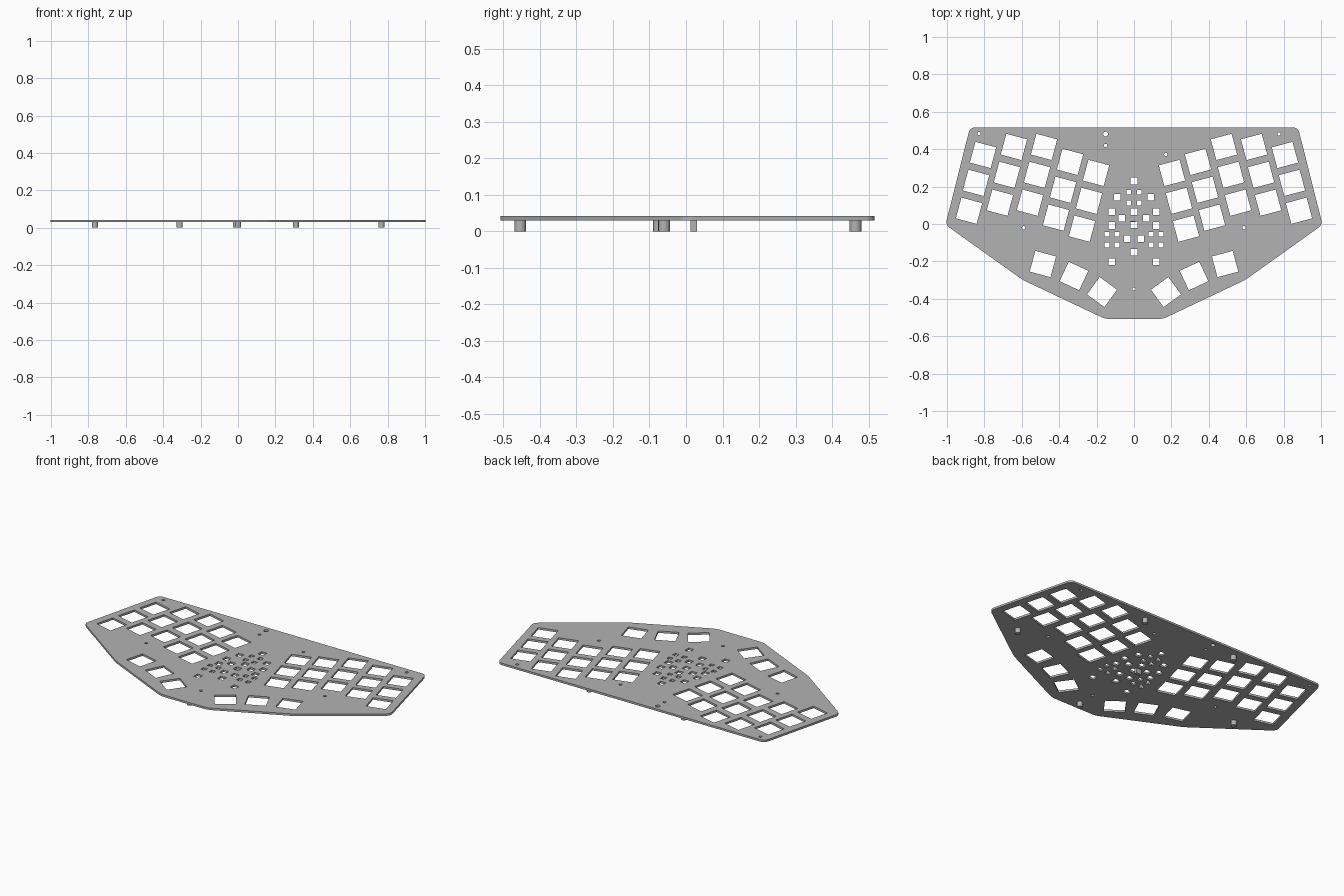
import bpy
import bmesh
from math import radians, cos, sin, pi
from mathutils import Vector, Matrix

cube = bpy.data.objects.get("Cube")
if cube:
    bpy.data.objects.remove(cube, do_unlink=True)

BASE, TOP = 0.03, 0.042        # underside and upper face of the plate

grey = bpy.data.materials.new("plate grey")
grey.use_nodes = True
tone = (0.45, 0.45, 0.45, 1)
grey.diffuse_color = tone
grey.node_tree.nodes["Principled BSDF"].inputs["Base Color"].default_value = tone


def add_object(name, mesh):
    mesh.materials.clear()
    mesh.materials.append(grey)
    obj = bpy.data.objects.new(name, mesh)
    bpy.context.collection.objects.link(obj)
    return obj


def rounded(corners, trim, steps=6):
    """Closed outline with every corner softened."""
    pts = []
    for i, c in enumerate(corners):
        v = Vector(c)
        a = v + (Vector(corners[i - 1]) - v).normalized() * trim
        b = v + (Vector(corners[(i + 1) % len(corners)]) - v).normalized() * trim
        for k in range(steps + 1):
            s = k / steps
            pts.append((1 - s) ** 2 * a + 2 * s * (1 - s) * v + s * s * b)
    return pts


def square(x, y, size, angle=0):
    turn = Matrix.Rotation(radians(angle), 2)
    h = size / 2
    return [Vector((x, y)) + turn @ Vector(p)
            for p in ((-h, -h), (h, -h), (h, h), (-h, h))]


def circle(x, y, r, n=16):
    return [Vector((x + r * cos(2 * pi * i / n), y + r * sin(2 * pi * i / n)))
            for i in range(n)]


# Plate outline, mirrored about the centre line
half = [(0.154, -0.508), (0.597, -0.298), (1.008, -0.004), (0.877, 0.516)]
outline = half + [(-x, y) for x, y in reversed(half)]
loops = [rounded(outline, 0.028)]

# Key openings: five staggered columns of three, plus a thumb arc
columns = [(0.203, 0.273), (0.342, 0.332), (0.481, 0.412),
           (0.642, 0.412), (0.807, 0.369)]
thumbs = [(0.487, -0.214, -165), (0.321, -0.278, 25), (0.171, -0.364, 36)]
keys = [(x + 0.0375 * r, y - 0.149 * r, 15) for x, y in columns for r in range(3)]
keys += [(x, y, 15 if a < 0 else a) for x, y, a in thumbs]
for side in (1, -1):
    loops += [square(side * x, y, 0.115, side * a) for x, y, a in keys]

# Decorative grid of small square openings
wide = [(0.09, 0.143), (0.12, 0.065), (0.065, 0.03),
        (0.12, -0.008), (0.035, -0.08), (0.12, -0.203)]
small = [(0.028, 0.17), (0.028, 0.112)]
small += [(x, y) for x in (0.09, 0.145) for y in (-0.055, -0.112)]
for side in (1, -1):
    loops += [square(side * x, y, 0.035) for x, y in wide]
    loops += [square(side * x, y, 0.026) for x, y in small]
loops += [square(0, y, 0.035) for y in (0.23, 0.065, -0.005, -0.152)]

# Round screw holes
holes = [(-0.829, 0.484), (0.775, 0.481), (-0.152, 0.42), (0.17, 0.372),
         (-0.59, -0.02), (0.588, -0.02), (0, -0.348)]
loops += [circle(x, y, 0.009) for x, y in holes]
loops.append(circle(-0.152, 0.481, 0.013))

# Fill the outlines and give them thickness
curve = bpy.data.curves.new("plate_outline", "CURVE")
curve.dimensions = "2D"
curve.fill_mode = "BOTH"
curve.extrude = (TOP - BASE) / 2
for pts in loops:
    spline = curve.splines.new("POLY")
    spline.points.add(len(pts) - 1)
    for p, co in zip(spline.points, pts):
        p.co = (co.x, co.y, 0, 1)
    spline.use_cyclic_u = True
helper = bpy.data.objects.new("plate_outline", curve)
bpy.context.collection.objects.link(helper)
bpy.context.view_layer.update()
mesh = bpy.data.meshes.new_from_object(
    helper.evaluated_get(bpy.context.evaluated_depsgraph_get()))
bpy.data.objects.remove(helper, do_unlink=True)
bm = bmesh.new()
bm.from_mesh(mesh)
bmesh.ops.remove_doubles(bm, verts=bm.verts, dist=0.0001)
bmesh.ops.recalc_face_normals(bm, faces=bm.faces)
for f in bm.faces:
    f.smooth = False
bm.to_mesh(mesh)
bm.free()
plate = add_object("switch_plate", mesh)
plate.location.z = (BASE + TOP) / 2

# Round feet under the plate
feet = {"left_foot": (0.767, -0.06), "right_foot": (-0.765, -0.074),
        "back_left_foot": (0.31, 0.464), "back_right_foot": (-0.312, 0.464),
        "front_foot": (0, -0.454)}
for name, (x, y) in feet.items():
    bm = bmesh.new()
    bmesh.ops.create_cone(bm, cap_ends=True, segments=16, radius1=0.016,
                          radius2=0.016, depth=BASE)
    mesh = bpy.data.meshes.new(name)
    bm.to_mesh(mesh)
    bm.free()
    foot = add_object(name, mesh)
    foot.location = (x, y, BASE / 2)
    bpy.ops.object.select_all(action="DESELECT")
    foot.select_set(True)
    bpy.context.view_layer.objects.active = foot
    bpy.ops.object.shade_smooth_by_angle(angle=radians(40))

# Small central support block
bm = bmesh.new()
bmesh.ops.create_cube(bm, size=1)
bmesh.ops.scale(bm, verts=bm.verts, vec=(0.036, 0.018, BASE))
mesh = bpy.data.meshes.new("centre_support")
bm.to_mesh(mesh)
bm.free()
add_object("centre_support", mesh).location = (-0.01, 0.021, BASE / 2)
